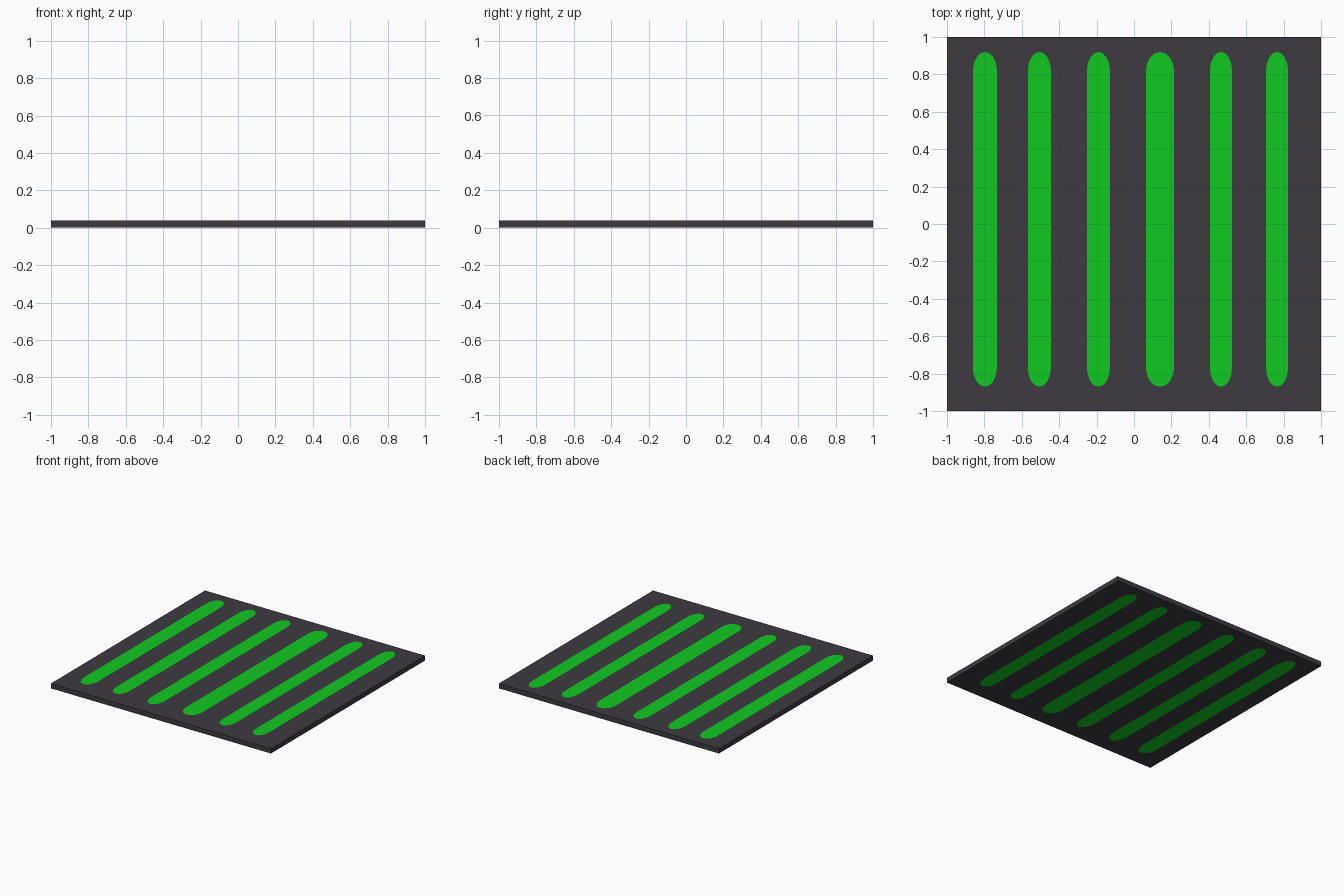
import bpy
import math

if "Cube" in bpy.data.objects:
    bpy.data.objects.remove(bpy.data.objects["Cube"])

THICK = 0.04
Y_TOP, Y_BOTTOM, CAP = 0.92, -0.87, 0.10
# (centre x, width) of each glowing strip
STRIPS = [(-0.797, 0.128), (-0.506, 0.123), (-0.19, 0.123),
          (0.139, 0.15), (0.465, 0.118), (0.765, 0.118)]


def material(name, color):
    mat = bpy.data.materials.new(name)
    mat.diffuse_color = (*color, 1)
    mat.use_nodes = True
    mat.node_tree.nodes["Principled BSDF"].inputs["Base Color"].default_value = mat.diffuse_color
    return mat


def strip_outline(x, width, steps=8):
    """Long slot outline with rounded ends."""
    top = [(x + width / 2 * math.cos(a), Y_TOP - CAP + CAP * math.sin(a))
           for a in (math.pi * i / steps for i in range(steps + 1))]
    mid = (Y_TOP + Y_BOTTOM) / 2
    return top + [(px, 2 * mid - py) for px, py in reversed(top)]


def slab(name, outlines, mat):
    """Extrude a filled outline (inner outlines become holes) into a mesh."""
    curve = bpy.data.curves.new(name, 'CURVE')
    curve.dimensions = '2D'
    curve.fill_mode = 'BOTH'
    curve.extrude = THICK / 2
    for outline in outlines:
        spline = curve.splines.new('POLY')
        spline.points.add(len(outline) - 1)
        for point, (x, y) in zip(spline.points, outline):
            point.co = (x, y, THICK / 2, 1)
        spline.use_cyclic_u = True
    temp = bpy.data.objects.new(name + "_curve", curve)
    bpy.context.collection.objects.link(temp)
    mesh = bpy.data.meshes.new_from_object(
        temp.evaluated_get(bpy.context.evaluated_depsgraph_get()))
    bpy.data.objects.remove(temp)
    mesh.name = name
    mesh.materials.clear()
    mesh.materials.append(mat)
    mesh.shade_flat()
    obj = bpy.data.objects.new(name, mesh)
    # 2D curves flatten local z, so lift the finished slab onto the ground
    obj.location.z = -min(v.co.z for v in mesh.vertices)
    bpy.context.collection.objects.link(obj)


dark = material("dark grey", (0.047, 0.044, 0.053))
green = material("bright green", (0.005, 0.59, 0.016))
slots = [strip_outline(x, w) for x, w in STRIPS]

# Square plate with six slots cut through
slab("plate", [[(-1, -1), (1, -1), (1, 1), (-1, 1)]] + slots, dark)

# Green inserts filling the slots
for i, slot in enumerate(slots):
    slab(f"green_strip_{i + 1}", [slot], green)
